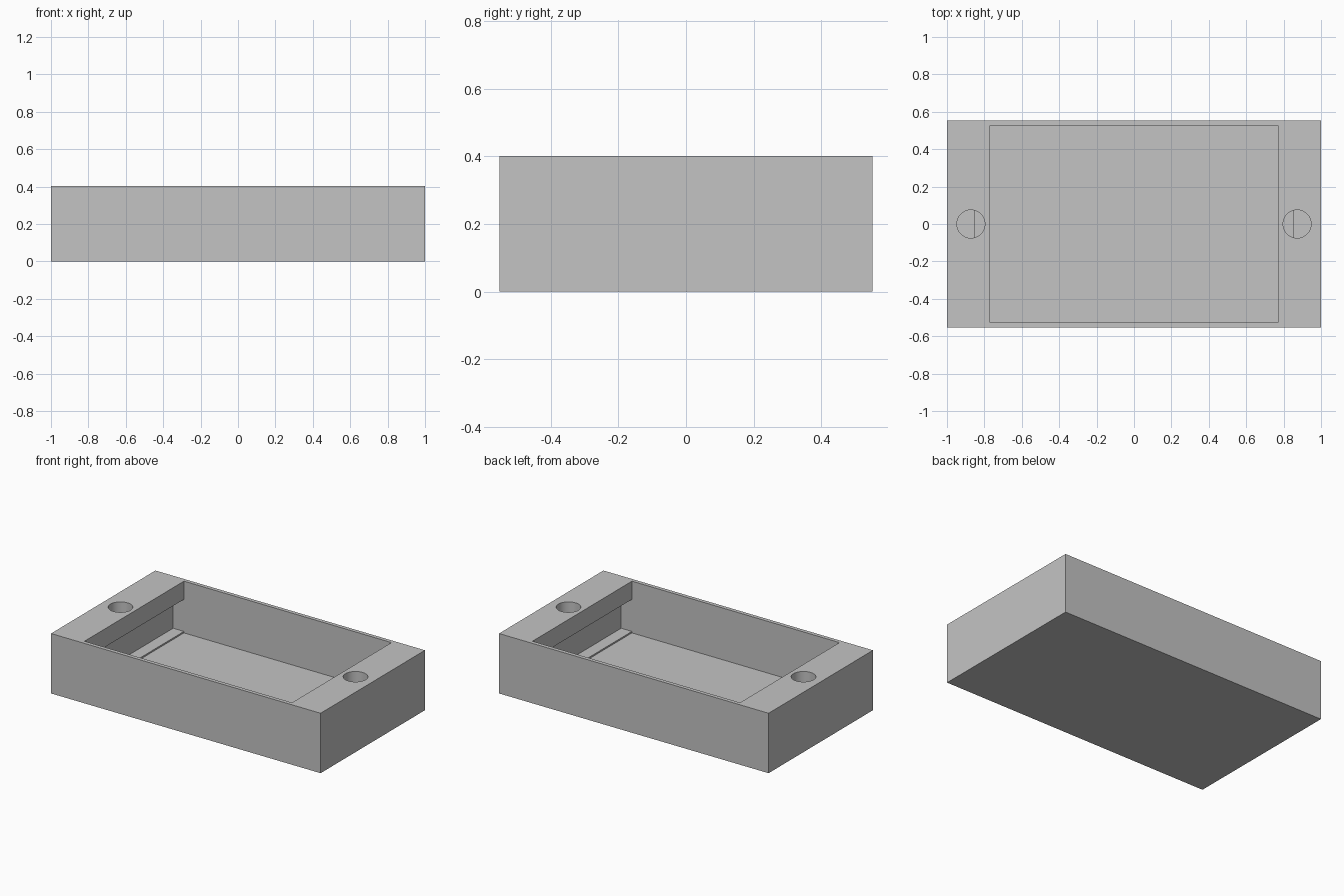
import bpy
import bmesh

old = bpy.data.objects.get("Cube")
if old:
    bpy.data.objects.remove(old, do_unlink=True)

LENGTH, DEPTH, HEIGHT = 2.0, 1.106, 0.402

grey = bpy.data.materials.new("light grey")
grey.use_nodes = True
colour = (0.55, 0.55, 0.55, 1)
grey.diffuse_color = colour
grey.node_tree.nodes["Principled BSDF"].inputs["Base Color"].default_value = colour


def prism(name, profile, half_depth):
    """Extrude an x-z profile evenly along y."""
    bm = bmesh.new()
    face = bm.faces.new([bm.verts.new((x, -half_depth, z)) for x, z in profile])
    extruded = bmesh.ops.extrude_face_region(bm, geom=[face])["geom"]
    verts = [v for v in extruded if isinstance(v, bmesh.types.BMVert)]
    bmesh.ops.translate(bm, verts=verts, vec=(0, 2 * half_depth, 0))
    bmesh.ops.recalc_face_normals(bm, faces=bm.faces)
    mesh = bpy.data.meshes.new(name)
    bm.to_mesh(mesh)
    bm.free()
    mesh.materials.append(grey)
    obj = bpy.data.objects.new(name, mesh)
    bpy.context.collection.objects.link(obj)
    return obj


def cut(target, cutter):
    mod = target.modifiers.new(cutter.name, "BOOLEAN")
    mod.operation = "DIFFERENCE"
    mod.solver = "EXACT"
    mod.object = cutter
    bpy.context.view_layer.objects.active = target
    bpy.ops.object.modifier_apply(modifier=mod.name)
    bpy.data.objects.remove(cutter, do_unlink=True)


# Solid outer block
half = LENGTH / 2
tray = prism("tray_body", [(-half, 0), (half, 0), (half, HEIGHT), (-half, HEIGHT)], DEPTH / 2)

# Cavity: recessed floor, undercut ends and narrower opening between the end ledges
right_side = [(0.77, 0.055), (0.77, 0.065), (0.85, 0.065),
              (0.85, 0.28), (0.77, 0.28), (0.77, 0.5)]
left_side = [(-x, z) for x, z in reversed(right_side)]
cut(tray, prism("cavity_cutter", right_side + left_side, 0.527))

# Screw holes through the end ledges
for side in (-1, 1):
    bpy.ops.mesh.primitive_cylinder_add(vertices=64, radius=0.075, depth=0.23,
                                        location=(side * 0.872, 0, 0.385))
    hole = bpy.context.object
    hole.name = "screw_hole_cutter"
    hole.data.materials.append(grey)
    cut(tray, hole)

# Round hole walls, crisp box edges
bpy.ops.object.select_all(action="DESELECT")
tray.select_set(True)
bpy.context.view_layer.objects.active = tray
bpy.ops.object.shade_smooth_by_angle(angle=0.5)
